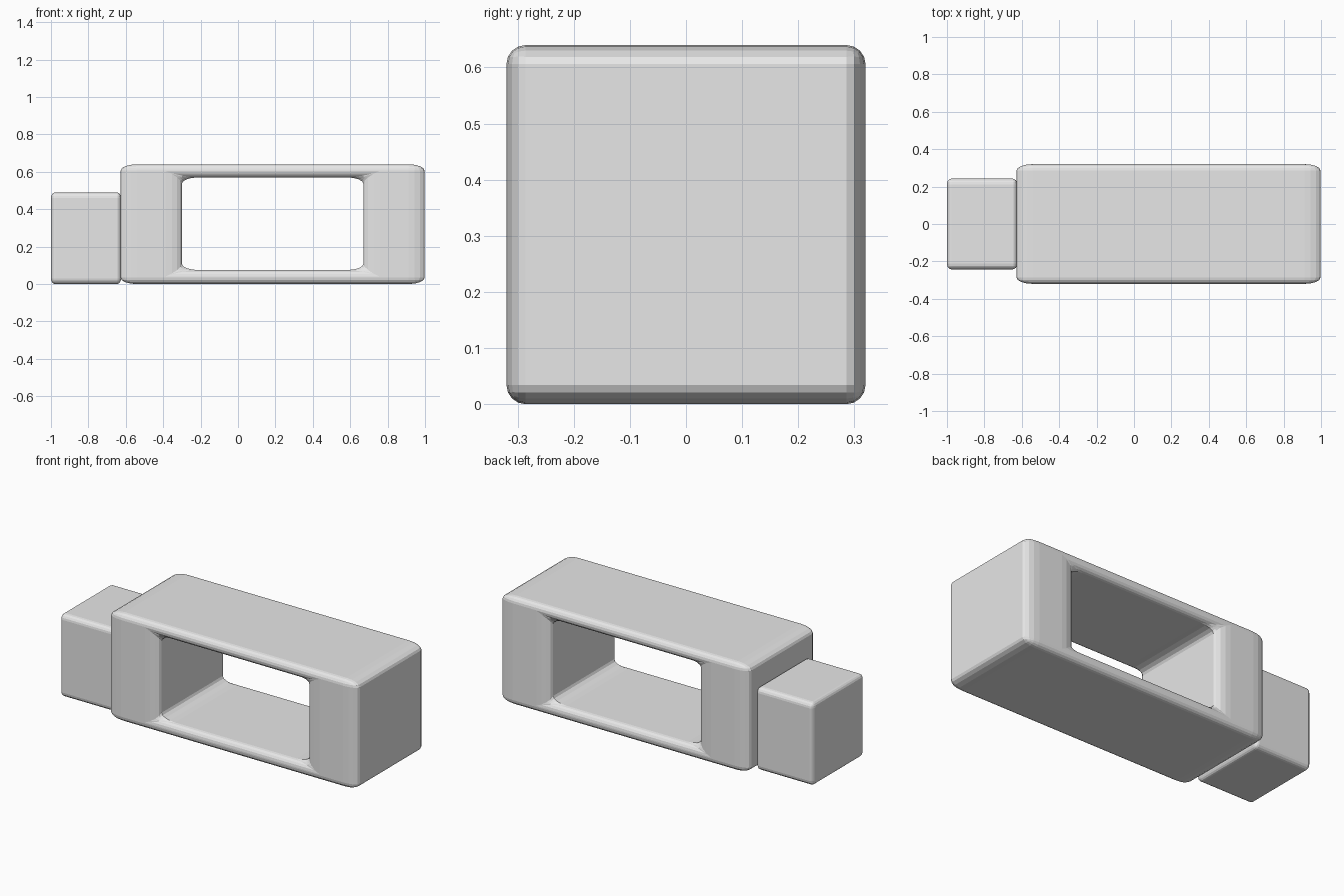
import bpy
import bmesh

cube = bpy.data.objects.get("Cube")
if cube:
    bpy.data.objects.remove(cube, do_unlink=True)

grey = bpy.data.materials.new("light grey")
grey.use_nodes = True
grey.diffuse_color = (0.8, 0.8, 0.8, 1)
grey.node_tree.nodes["Principled BSDF"].inputs["Base Color"].default_value = (0.8, 0.8, 0.8, 1)


def rectangle(x0, x1, z0, z1):
    return [(x0, z0), (x1, z0), (x1, z1), (x0, z1)]


def finish(name, bm, radius, stretch, shift):
    """Round every hard edge, then stretch along x so the rounding stretches too."""
    bmesh.ops.recalc_face_normals(bm, faces=bm.faces)
    hard = [e for e in bm.edges if e.calc_face_angle(0) > 0.5]
    bmesh.ops.bevel(bm, geom=hard, offset=radius, segments=4, profile=0.5,
                    affect='EDGES', clamp_overlap=True)
    for v in bm.verts:
        v.co.x = v.co.x * stretch + shift
    mesh = bpy.data.meshes.new(name)
    bm.to_mesh(mesh)
    bm.free()
    mesh.materials.append(grey)
    bpy.context.collection.objects.link(bpy.data.objects.new(name, mesh))


# Hollow body: a square ring running through front to back
stretch, shift = 2.54, 0.185
bm = bmesh.new()
outer = rectangle(-0.32, 0.32, 0, 0.64)
inner = rectangle((-0.30 - shift) / stretch, (0.67 - shift) / stretch, 0.075, 0.57)
rings = [[[bm.verts.new((x, y, z)) for x, z in loop] for loop in (outer, inner)]
         for y in (-0.32, 0.32)]
(front_out, front_in), (back_out, back_in) = rings
for a, b in ((front_out, front_in), (back_out, back_in),
             (front_out, back_out), (front_in, back_in)):
    for i in range(4):
        j = (i + 1) % 4
        bm.faces.new((a[i], a[j], b[j], b[i]))
finish("hollow_body", bm, 0.034, stretch, shift)

# Solid end block
bm = bmesh.new()
bmesh.ops.create_cube(bm, size=1)
for v in bm.verts:
    v.co = (v.co.x * 0.49, v.co.y * 0.485, (v.co.z + 0.5) * 0.49)
finish("end_block", bm, 0.03, 0.375 / 0.49, -0.8125)
